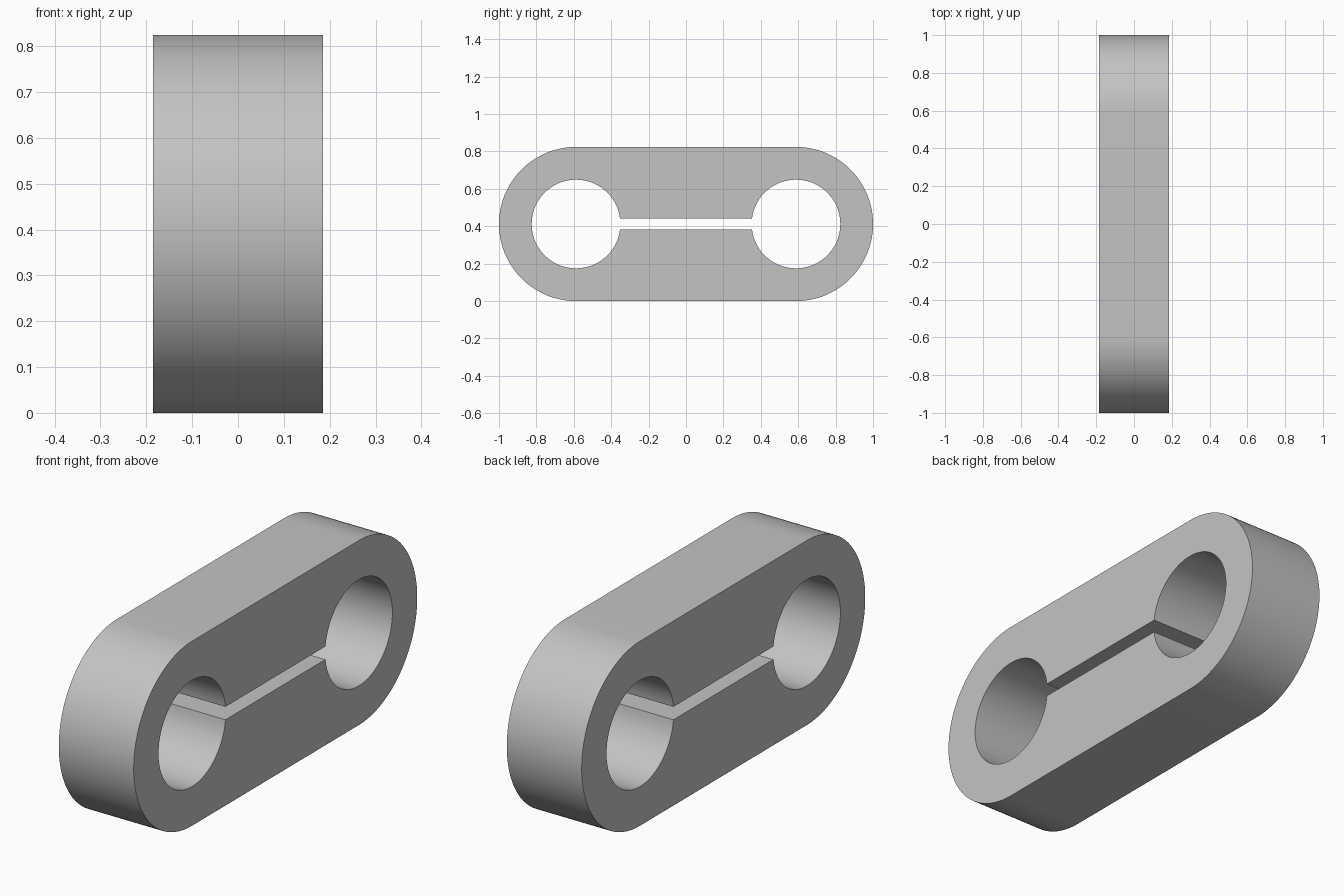
import bpy, bmesh
from math import sin, cos, asin, pi, radians
from mathutils import Vector

cube = bpy.data.objects.get("Cube")
if cube:
    bpy.data.objects.remove(cube, do_unlink=True)

R = 0.412               # outer end radius, also half the height
CENTRE = 1 - R          # distance of each bore from the middle
BORE = 0.237
SLOT = 0.029            # half height of the slot
DEPTH = 0.37
STEPS = 72


def double_arc(radius, sweep):
    """Two opposed arcs, one round each bore centre, as one closed loop."""
    arc = [(CENTRE + radius * cos(a), radius * sin(a))
           for a in (-sweep + 2 * sweep * i / STEPS for i in range(STEPS + 1))]
    return arc + [(-y, -z) for y, z in arc]


# Material
grey = bpy.data.materials.new("plain grey")
grey.use_nodes = True
colour = (0.55, 0.55, 0.55, 1)
grey.diffuse_color = colour
grey.node_tree.nodes["Principled BSDF"].inputs["Base Color"].default_value = colour

# Flat side face: rounded outline with a keyhole-shaped opening
bm = bmesh.new()
edges = []
for loop in (double_arc(R, pi / 2), double_arc(BORE, pi - asin(SLOT / BORE))):
    verts = [bm.verts.new((-DEPTH / 2, y, z + R)) for y, z in loop]
    edges += [bm.edges.new((v, verts[i - 1])) for i, v in enumerate(verts)]
bmesh.ops.triangle_fill(bm, use_beauty=True, edges=edges, normal=Vector((-1, 0, 0)))

# Thickness
result = bmesh.ops.extrude_face_region(bm, geom=bm.faces[:], use_keep_orig=True)
moved = [g for g in result["geom"] if isinstance(g, bmesh.types.BMVert)]
bmesh.ops.translate(bm, vec=(DEPTH, 0, 0), verts=moved)
bmesh.ops.recalc_face_normals(bm, faces=bm.faces[:])

mesh = bpy.data.meshes.new("slotted_link")
bm.to_mesh(mesh)
bm.free()
mesh.materials.append(grey)
link = bpy.data.objects.new("slotted_link", mesh)
bpy.context.collection.objects.link(link)

# Smooth curved walls, sharp rims
bpy.ops.object.select_all(action='DESELECT')
link.select_set(True)
bpy.context.view_layer.objects.active = link
bpy.ops.object.shade_smooth_by_angle(angle=radians(30))
